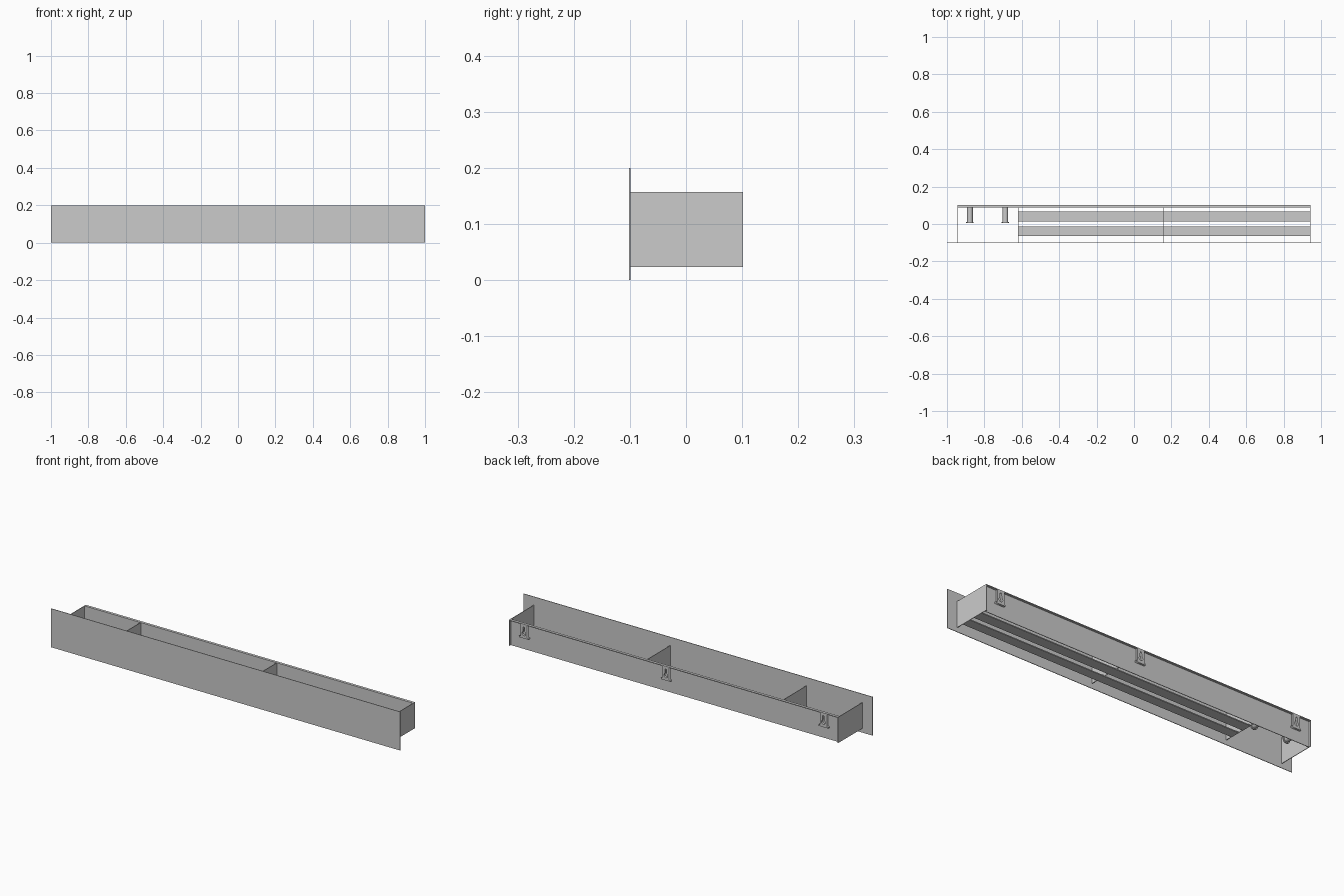
import bpy, math

if "Cube" in bpy.data.objects:
    bpy.data.objects.remove(bpy.data.objects["Cube"])


def box(name, x0, x1, y0, y1, z0, z1):
    bpy.ops.mesh.primitive_cube_add(size=1, location=((x0 + x1) / 2, (y0 + y1) / 2, (z0 + z1) / 2))
    ob = bpy.context.object
    ob.name = name
    ob.scale = (x1 - x0, y1 - y0, z1 - z0)
    bpy.ops.object.transform_apply(location=False, rotation=False, scale=True)
    return ob


def rod(name, x, y0, y1, z, radius):
    bpy.ops.mesh.primitive_cylinder_add(vertices=24, radius=radius, depth=y1 - y0,
                                        location=(x, (y0 + y1) / 2, z),
                                        rotation=(math.pi / 2, 0, 0))
    ob = bpy.context.object
    ob.name = name
    bpy.ops.object.shade_smooth_by_angle()
    return ob


def plate(name, outlines, x, y, z, thickness):
    # filled outline in the XZ plane, inner outlines become holes
    cu = bpy.data.curves.new(name, 'CURVE')
    cu.dimensions = '2D'
    cu.fill_mode = 'BOTH'
    cu.extrude = thickness / 2
    for pts in outlines:
        sp = cu.splines.new('POLY')
        sp.points.add(len(pts) - 1)
        for p, (u, v) in zip(sp.points, pts):
            p.co = (u, v, 0, 1)
        sp.use_cyclic_u = True
    ob = bpy.data.objects.new(name, cu)
    ob.location = (x, y, z)
    ob.rotation_euler = (math.pi / 2, 0, 0)
    bpy.context.collection.objects.link(ob)
    bpy.ops.object.select_all(action='DESELECT')
    ob.select_set(True)
    bpy.context.view_layer.objects.active = ob
    bpy.ops.object.convert(target='MESH')
    return ob


Z0, Z1 = 0.023, 0.157   # height range of the tray behind the front
END = 0.943

# Front fascia
box("front_panel", -1, 1, -0.102, -0.099, 0, 0.2)

# Back sheet with folded top lip
box("back_panel", -END, END, 0.088, 0.091, Z0, Z1)
box("back_top_lip", -END, END, 0.088, 0.102, Z1 - 0.004, Z1)

# End plates
for side, label in ((-1, "left"), (1, "right")):
    x = side * (END - 0.0015)
    box(label + "_end_plate", x - 0.0015, x + 0.0015, -0.1, 0.102, Z0, Z1)

# Cross dividers
for i, x in enumerate((-0.62, 0.16)):
    box(f"divider_{i + 1}", x - 0.0015, x + 0.0015, -0.099, 0.089, Z0 + 0.002, Z1)

# Long floor slats
for label, y0, y1 in (("front", -0.063, -0.013), ("rear", 0.014, 0.068)):
    box(label + "_floor_slat", -0.62, END - 0.002, y0, y1, Z0, Z0 + 0.005)

# Pegs with flanged tips in the open bay
for i, x in enumerate((-0.877, -0.688)):
    rod(f"peg_{i + 1}", x, 0.012, 0.09, 0.075, 0.015)
    rod(f"peg_tip_{i + 1}", x, 0.006, 0.012, 0.075, 0.02)

# Keyhole hangers with a wider foot
body = [(-0.027, 0), (0.027, 0), (0.027, 0.007), (0.02, 0.007), (0.02, 0.073),
        (-0.02, 0.073), (-0.02, 0.007), (-0.027, 0.007)]
hole = [(0.011 * math.cos(math.radians(a)), 0.025 + 0.011 * math.sin(math.radians(a)))
        for a in range(120, 421, 20)]
slot = [(0.004 * math.cos(math.radians(a)), 0.056 + 0.004 * math.sin(math.radians(a)))
        for a in range(0, 181, 30)]
for i, x in enumerate((-0.858, 0.045, 0.858)):
    plate(f"hanger_{i + 1}", [body, hole + slot], x, 0.096, 0.083, 0.012)
